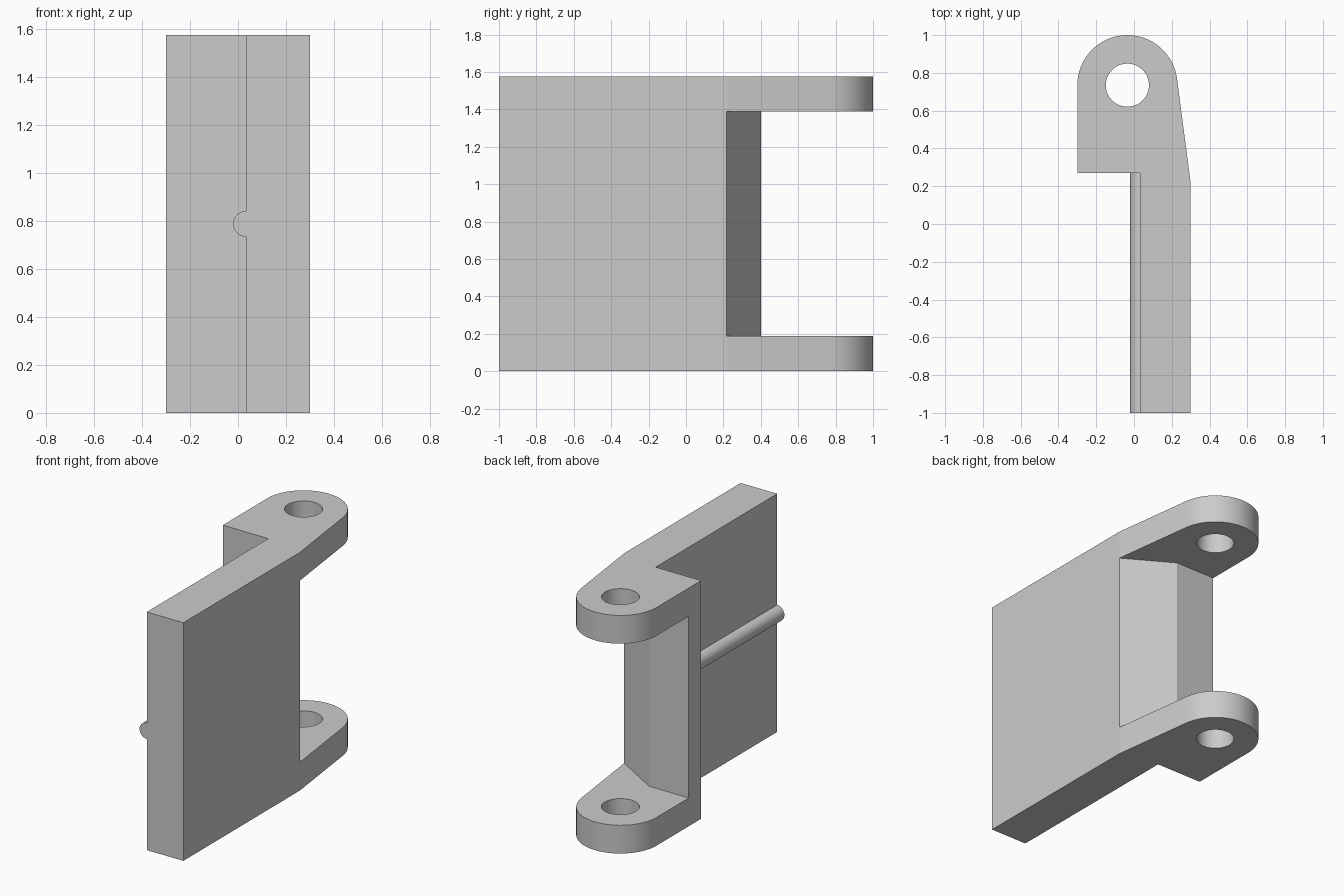
import bpy, bmesh
from math import radians, atan2, acos, cos, sin, pi
from mathutils import Vector

HEIGHT = 1.575
LUG = 0.187                         # thickness of each hinge lug
EYE, EYE_R, PIN_R = Vector((-0.035, 0.735)), 0.265, 0.114
BEND = Vector((0.3, 0.217))         # where the plate starts to taper
PLATE_X, STEP_Y = 0.033, 0.27

cube = bpy.data.objects.get("Cube")
if cube:
    bpy.data.objects.remove(cube, do_unlink=True)

grey = bpy.data.materials.new("plain grey")
grey.use_nodes = True
colour = (0.6, 0.6, 0.6, 1)
grey.diffuse_color = colour
grey.node_tree.nodes["Principled BSDF"].inputs["Base Color"].default_value = colour


def arc(centre, radius, start, end, steps):
    """Points along an arc, both ends included."""
    return [(centre[0] + radius * cos(start + (end - start) * i / steps),
             centre[1] + radius * sin(start + (end - start) * i / steps))
            for i in range(steps + 1)]


def prism(name, points, offset):
    """Extrude a closed outline of 3D points along an offset."""
    bm = bmesh.new()
    face = bm.faces.new([bm.verts.new(p) for p in points])
    new = bmesh.ops.extrude_face_region(bm, geom=[face], use_keep_orig=True)["geom"]
    bmesh.ops.translate(bm, vec=offset,
                        verts=[g for g in new if isinstance(g, bmesh.types.BMVert)])
    bmesh.ops.recalc_face_normals(bm, faces=bm.faces)
    mesh = bpy.data.meshes.new(name)
    bm.to_mesh(mesh)
    bm.free()
    mesh.materials.append(grey)
    obj = bpy.data.objects.new(name, mesh)
    bpy.context.collection.objects.link(obj)
    return obj


def upright(name, outline, z0, z1):
    return prism(name, [(x, y, z0) for x, y in outline], (0, 0, z1 - z0))


def activate(obj):
    bpy.ops.object.select_all(action="DESELECT")
    obj.select_set(True)
    bpy.context.view_layer.objects.active = obj


def cut(target, cutter):
    """Subtract the cutter for good, then discard it."""
    cutter.hide_render = True
    mod = target.modifiers.new("cut", "BOOLEAN")
    mod.operation, mod.solver, mod.object = "DIFFERENCE", "EXACT", cutter
    activate(target)
    bpy.ops.object.modifier_apply(modifier=mod.name)
    bpy.data.objects.remove(cutter, do_unlink=True)


# Hinge leaf: plate, tapered shoulder and rounded eye in one outline
d = BEND - EYE
tangent = atan2(d.y, d.x) + acos(EYE_R / d.length)
outline = [(PLATE_X, -1), (0.3, -1), tuple(BEND)]
outline += arc(EYE, EYE_R, tangent, pi, 48)
outline += [(-0.3, STEP_Y), (PLATE_X, STEP_Y)]
leaf = upright("hinge_leaf", outline, 0, HEIGHT)

# Gap between the two lugs, with a bevelled back wall
gap = [tuple(BEND), (0.6, BEND.y), (0.6, 1.2), (-0.6, 1.2), (-0.6, 0.4), (-0.01, 0.4)]
cut(leaf, upright("lug_gap_cutter", gap, LUG, HEIGHT - LUG))

# Pin hole through both lugs
cut(leaf, upright("pin_hole_cutter", arc(EYE, PIN_R, 0, 2 * pi, 96)[:-1], -0.1, HEIGHT + 0.1))

# Half-round rib along the inner side of the plate
half = arc((PLATE_X, HEIGHT / 2), 0.053, pi / 2, 3 * pi / 2, 48)
rib = prism("half_round_rib", [(x, -1, z) for x, z in half], (0, 1 + STEP_Y, 0))

for part in (leaf, rib):
    activate(part)
    bpy.ops.object.shade_smooth_by_angle(angle=radians(5))
